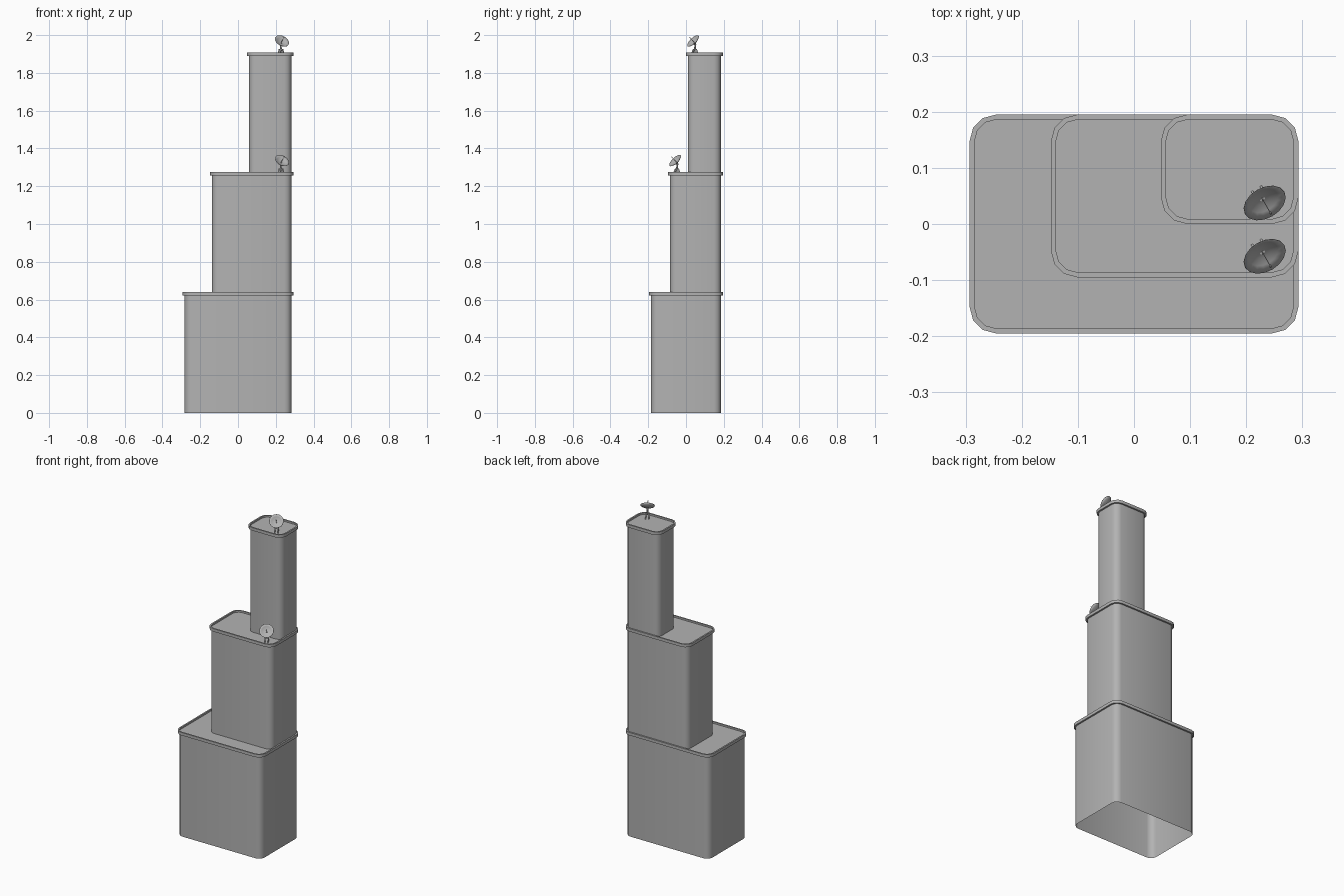
import bpy, bmesh
from math import pi, sin, cos, radians
from mathutils import Vector, Matrix

cube = bpy.data.objects.get("Cube")
if cube:
    bpy.data.objects.remove(cube)

GREY = (0.45, 0.45, 0.45, 1)
grey = bpy.data.materials.new("concrete_grey")
grey.use_nodes = True
grey.diffuse_color = GREY
grey.node_tree.nodes["Principled BSDF"].inputs["Base Color"].default_value = GREY


def finish(name, bm, angle=40):
    bmesh.ops.recalc_face_normals(bm, faces=bm.faces)
    mesh = bpy.data.meshes.new(name)
    bm.to_mesh(mesh)
    bm.free()
    mesh.materials.append(grey)
    obj = bpy.data.objects.new(name, mesh)
    bpy.context.collection.objects.link(obj)
    bpy.ops.object.select_all(action='DESELECT')
    obj.select_set(True)
    bpy.context.view_layer.objects.active = obj
    bpy.ops.object.shade_smooth_by_angle(angle=radians(angle))
    return obj


def rounded_ring(bm, x0, x1, y0, y1, inset, z, radius=0.047, steps=3):
    """Loop of vertices around an inset rounded rectangle."""
    r = radius - inset
    centres = [(x1 - radius, y1 - radius), (x0 + radius, y1 - radius),
               (x0 + radius, y0 + radius), (x1 - radius, y0 + radius)]
    return [bm.verts.new((cx + r * cos(a), cy + r * sin(a), z))
            for q, (cx, cy) in enumerate(centres)
            for a in [(q + s / steps) * pi / 2 for s in range(steps + 1)]]


def bridge(bm, a, b):
    n = len(a)
    for i in range(n):
        j = (i + 1) % n
        bm.faces.new((a[i], a[j], b[j], b[i]))


def tier(name, x0, y0, bottom, top):
    """Open-bottomed block with an overhanging rim and a sunken roof."""
    bm = bmesh.new()
    section = [(0.01, bottom), (0.01, top - 0.018), (0, top - 0.018),
               (0, top), (0.009, top), (0.009, top - 0.01)]
    rings = [rounded_ring(bm, x0, 0.293, y0, 0.195, i, z) for i, z in section]
    for a, b in zip(rings, rings[1:]):
        bridge(bm, a, b)
    bm.faces.new(rings[-1])
    finish(name, bm)


def rod(bm, a, b, radius, sides=8):
    a, b = Vector(a), Vector(b)
    turn = (b - a).to_track_quat('Z', 'Y').to_matrix().to_4x4()
    bmesh.ops.create_cone(bm, cap_ends=True, segments=sides, radius1=radius,
                          radius2=radius, depth=(b - a).length,
                          matrix=Matrix.Translation((a + b) / 2) @ turn)


def antenna(prefix, x, y, roof):
    """Dish on a forked stand; built facing -y, then turned."""
    place = Matrix.Translation((x, y, roof)) @ Matrix.Rotation(radians(30), 4, 'Z')
    apex = Vector((0, 0, 0.063))
    aim = Vector((0, -cos(radians(42)), sin(radians(42))))

    # parabolic bowl
    bm = bmesh.new()
    sides, r, depth = 16, 0.04, 0.014
    tip = bm.verts.new((0, 0, 0))
    rings = [[bm.verts.new((r * t * cos(2 * pi * k / sides),
                            r * t * sin(2 * pi * k / sides), depth * t * t))
              for k in range(sides)] for t in (0.35, 0.7, 1)]
    for k in range(sides):
        bm.faces.new((tip, rings[0][k], rings[0][(k + 1) % sides]))
    for a, b in zip(rings, rings[1:]):
        bridge(bm, a, b)
    bm.transform(place @ Matrix.Translation(apex) @
                 aim.to_track_quat('Z', 'Y').to_matrix().to_4x4())
    bowl = finish(prefix + "_dish", bm)
    shell = bowl.modifiers.new("shell", 'SOLIDIFY')
    shell.thickness = 0.001

    # feed rod and receiver
    bm = bmesh.new()
    rod(bm, apex, apex + aim * 0.042, 0.0009, 6)
    rod(bm, apex + aim * 0.038, apex + aim * 0.043, 0.002)
    bm.transform(place)
    finish(prefix + "_feed", bm)

    # two tapered side plates, pivot and neck
    bm = bmesh.new()
    for side in (-1, 1):
        outline = [(-0.018, 0), (0.02, 0), (0.006, 0.03), (-0.004, 0.03)]
        a, b = [[bm.verts.new((side * 0.009 + dx, u, z)) for u, z in outline]
                for dx in (-0.002, 0.002)]
        bridge(bm, a, b)
        bm.faces.new(a)
        bm.faces.new(b)
    rod(bm, (-0.012, 0.001, 0.025), (0.012, 0.001, 0.025), 0.004)
    rod(bm, (0, 0.001, 0.022), (0, 0.004, 0.052), 0.005)
    rod(bm, (0, 0.004, 0.05), apex, 0.006)
    bm.transform(place)
    finish(prefix + "_stand", bm)


# stepped tower, all tiers flush at the back left corner
tier("lower_tier", -0.293, -0.195, 0, 0.64)
tier("middle_tier", -0.148, -0.095, 0.63, 1.274)
tier("upper_tier", 0.048, 0, 1.264, 1.907)

# rooftop antennas
antenna("upper_antenna", 0.228, 0.046, 1.897)
antenna("middle_antenna", 0.228, -0.049, 1.264)
